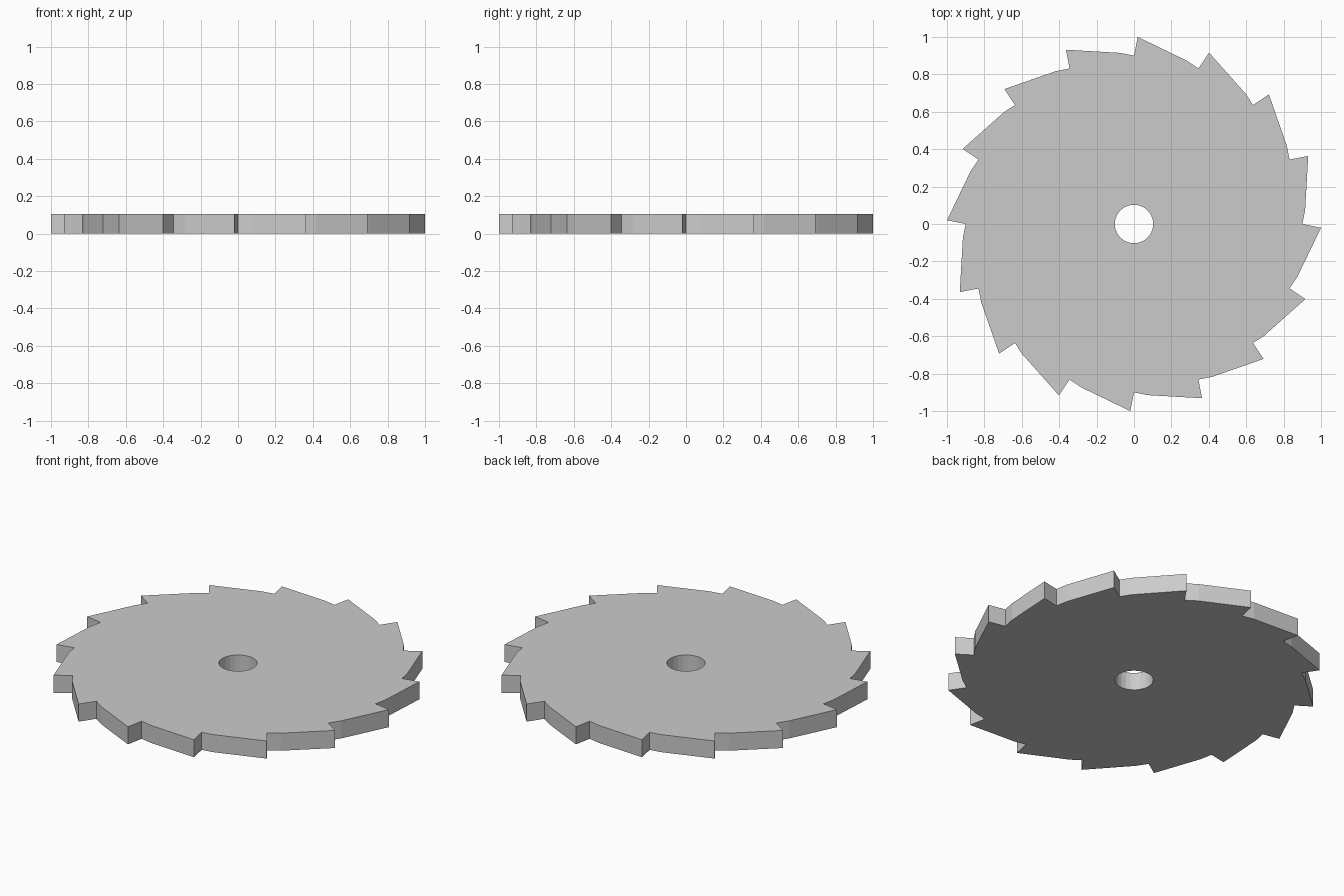
import bpy, bmesh
from math import radians, pi, sin, cos
from mathutils import Matrix

if "Cube" in bpy.data.objects:
    bpy.data.objects.remove(bpy.data.objects["Cube"])

TEETH, THICK, HOLE_R, HOLE_SIDES = 16, 0.104, 0.103, 24

# One tooth, clockwise: root, tip, end of the sloping back
tooth = [(0.0, 0.9), (0.02, 1.0), (0.283, 0.873)]

bm = bmesh.new()


def ring(points):
    verts = [bm.verts.new((x, y, 0)) for x, y in points]
    return [bm.edges.new((v, verts[(i + 1) % len(verts)])) for i, v in enumerate(verts)]


# Toothed outline and arbor hole
outline = []
for i in range(TEETH):
    a = -2 * pi * i / TEETH
    outline += [(x * cos(a) - y * sin(a), x * sin(a) + y * cos(a)) for x, y in tooth]
hole = [(HOLE_R * cos(2 * pi * i / HOLE_SIDES), HOLE_R * sin(2 * pi * i / HOLE_SIDES))
        for i in range(HOLE_SIDES)]
edges = ring(outline) + ring(hole)

# Fill the flat plate and extrude it to thickness
bmesh.ops.triangle_fill(bm, use_beauty=True, use_dissolve=False, edges=edges, normal=(0, 0, 1))
res = bmesh.ops.extrude_face_region(bm, geom=bm.faces[:], use_keep_orig=True)
top = [g for g in res["geom"] if isinstance(g, bmesh.types.BMVert)]
bmesh.ops.translate(bm, vec=(0, 0, THICK), verts=top)
bmesh.ops.recalc_face_normals(bm, faces=bm.faces[:])

mesh = bpy.data.meshes.new("saw_blade")
bm.to_mesh(mesh)
bm.free()
blade = bpy.data.objects.new("saw_blade", mesh)
bpy.context.collection.objects.link(blade)
